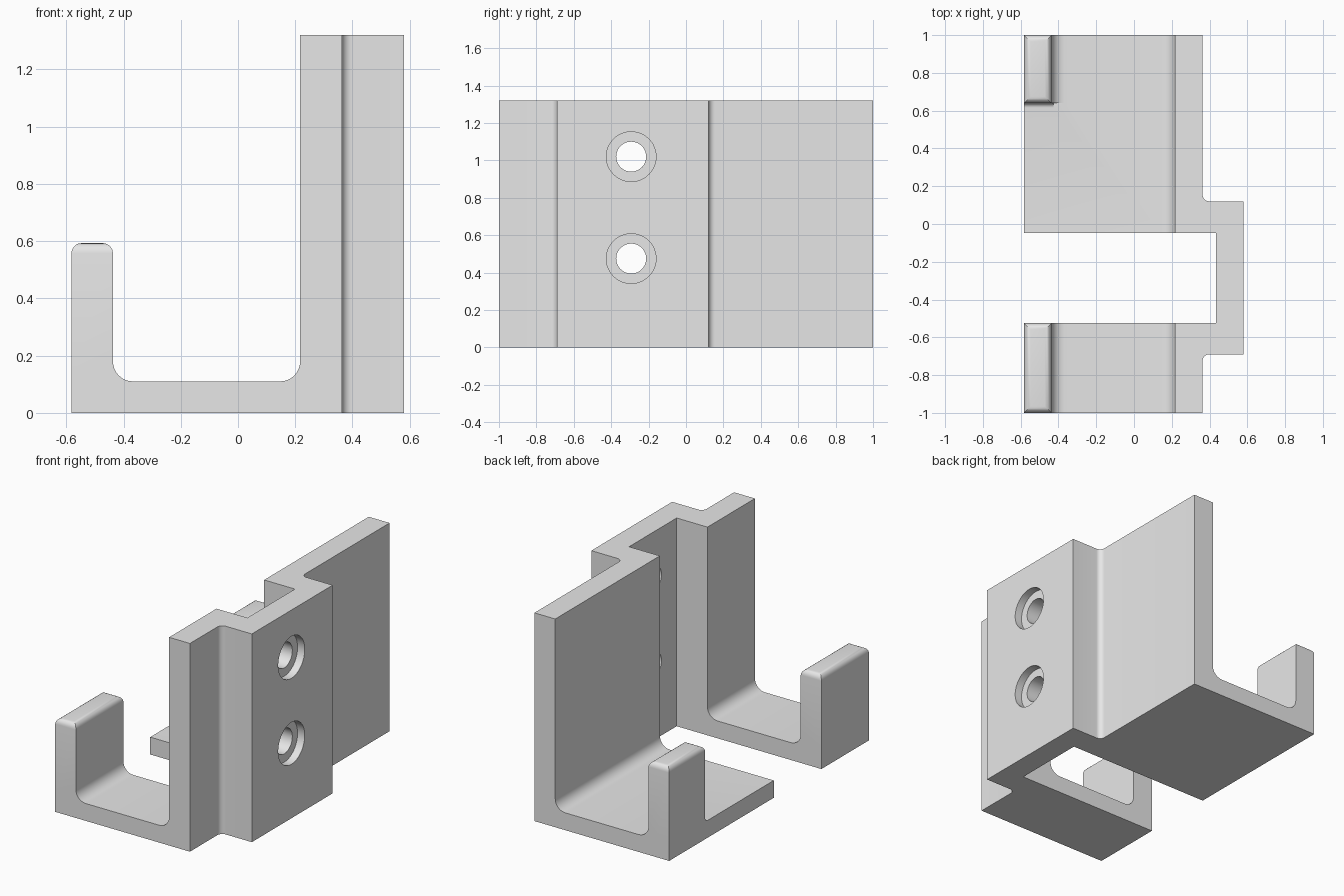
import bpy, bmesh
from math import cos, sin, radians
from mathutils import Vector

cube = bpy.data.objects.get("Cube")
if cube:
    bpy.data.objects.remove(cube, do_unlink=True)

grey = bpy.data.materials.new("plain grey")
grey.use_nodes = True
grey.diffuse_color = (0.8, 0.8, 0.8, 1)
grey.node_tree.nodes["Principled BSDF"].inputs["Base Color"].default_value = (0.8, 0.8, 0.8, 1)

LEFT, WALL_IN, WALL_OUT, BOSS = -0.582, 0.217, 0.363, 0.58
LIP_IN, FLOOR, LIP_TOP, HEIGHT = -0.437, 0.11, 0.593, 1.32
SLOT_FRONT, SLOT_BACK, LIP_END = -0.525, -0.048, 0.64
R = 0.07


def arc(cx, cy, r, start, end, steps=8):
    """Points along a circular arc, angles in degrees."""
    angles = [radians(start + (end - start) * i / steps) for i in range(steps + 1)]
    return [(cx + r * cos(a), cy + r * sin(a)) for a in angles]


def extrude(name, profile, axis, low, high, round_top=0):
    """Extrude a 2D profile along an axis; optionally round its top rim."""
    place = {"x": lambda a, b, c: (c, a, b),
             "y": lambda a, b, c: (a, c, b),
             "z": lambda a, b, c: (a, b, c)}[axis]
    bm = bmesh.new()
    face = bm.faces.new([bm.verts.new(place(a, b, low)) for a, b in profile])
    moved = bmesh.ops.extrude_face_region(bm, geom=[face])["geom"]
    shift = Vector(place(0, 0, high - low))
    bmesh.ops.translate(bm, vec=shift, verts=[v for v in moved if isinstance(v, bmesh.types.BMVert)])
    bmesh.ops.recalc_face_normals(bm, faces=bm.faces)
    if round_top:
        top = max(v.co.z for v in bm.verts)
        rim = [e for e in bm.edges if all(v.co.z > top - 0.001 for v in e.verts)]
        bmesh.ops.bevel(bm, geom=rim, offset=round_top, segments=5, profile=0.5, affect="EDGES")
    mesh = bpy.data.meshes.new(name)
    bm.to_mesh(mesh)
    bm.free()
    mesh.materials.append(grey)
    obj = bpy.data.objects.new(name, mesh)
    bpy.context.collection.objects.link(obj)
    return obj


def combine(target, tool, operation):
    """Apply a boolean and discard the tool."""
    mod = target.modifiers.new("join", "BOOLEAN")
    mod.operation, mod.solver, mod.object = operation, "EXACT", tool
    bpy.context.view_layer.objects.active = target
    bpy.ops.object.modifier_apply(modifier=mod.name)
    bpy.data.objects.remove(tool, do_unlink=True)


# Back wall, stepping out around the screw boss
r = 0.035
plan = [(WALL_IN, -1), (WALL_OUT, -1)]
plan += arc(WALL_OUT + r, -0.69 - r, r, 180, 90)
plan += [(BOSS, -0.69), (BOSS, 0.12)]
plan += arc(WALL_OUT + r, 0.12 + r, r, 270, 180)
plan += [(WALL_OUT, 1), (WALL_IN, 1), (WALL_IN, SLOT_BACK), (0.433, SLOT_BACK),
         (0.433, SLOT_FRONT), (WALL_IN, SLOT_FRONT)]
bracket = extrude("hook_bracket", plan, "z", 0, HEIGHT)

# Shelves with a rounded inner corner against the wall
shelf = [(LEFT, 0), (0.3, 0), (0.3, FLOOR + R)]
shelf += arc(WALL_IN - R, FLOOR + R, R, 0, -90) + [(LEFT, FLOOR)]
# Lips with a rounded foot
lip = [(LEFT, 0), (LIP_IN + R, 0)]
lip += arc(LIP_IN + R, FLOOR + R, R, 270, 180) + [(LIP_IN, LIP_TOP), (LEFT, LIP_TOP)]

parts = [extrude("front_shelf", shelf, "y", -1, SLOT_FRONT),
         extrude("rear_shelf", shelf, "y", SLOT_BACK, 1),
         extrude("front_lip", lip, "y", -1, SLOT_FRONT, 0.035),
         extrude("rear_lip", lip, "y", LIP_END, 1, 0.035)]

# Small cove at the exposed end of the rear lip
c = 0.025
cove = [(LIP_END + c, 0.05), (LIP_END + c, FLOOR + c)]
cove += arc(LIP_END - c, FLOOR + c, c, 0, -90) + [(LIP_END - c, 0.05)]
parts.append(extrude("lip_cove", cove, "x", LEFT, LIP_IN + 0.01))
for part in parts:
    combine(bracket, part, "UNION")

# Counterbored screw holes
for z in (0.475, 1.02):
    for radius, start in ((0.08, 0.4), (0.133, BOSS - 0.05)):
        circle = arc(-0.293, z, radius, 0, 360, 48)[:-1]
        combine(bracket, extrude("hole_cutter", circle, "x", start, 0.7), "DIFFERENCE")

bpy.ops.object.select_all(action="DESELECT")
bracket.select_set(True)
bpy.context.view_layer.objects.active = bracket
bpy.ops.object.shade_smooth_by_angle(angle=radians(30))
